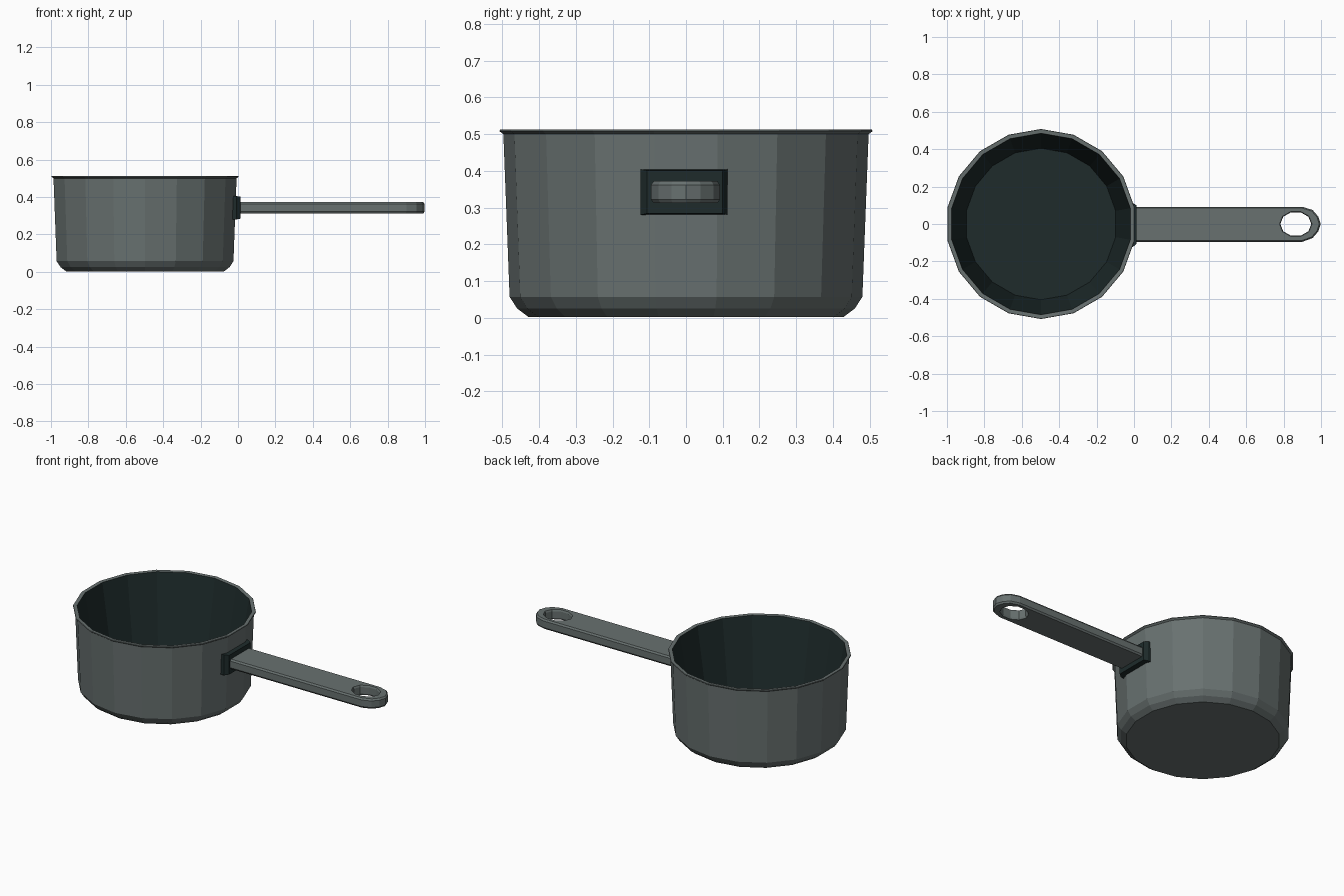
import bpy, bmesh, math

if "Cube" in bpy.data.objects:
    bpy.data.objects.remove(bpy.data.objects["Cube"])


def material(name, rgb):
    m = bpy.data.materials.new(name)
    m.diffuse_color = (*rgb, 1)
    m.use_nodes = True
    m.node_tree.nodes["Principled BSDF"].inputs["Base Color"].default_value = m.diffuse_color
    return m


steel = material("grey_steel", (0.138, 0.165, 0.162))
dark = material("dark_coating", (0.013, 0.024, 0.024))


def finish(name, bm, mats):
    bmesh.ops.recalc_face_normals(bm, faces=bm.faces)
    me = bpy.data.meshes.new(name)
    bm.to_mesh(me)
    bm.free()
    ob = bpy.data.objects.new(name, me)
    bpy.context.collection.objects.link(ob)
    for m in mats:
        me.materials.append(m)
    return ob


# Pot: one faceted shell, outside up to the lip, then down the inside
SIDES = 18
profile = [(0.428, 0.002), (0.459, 0.025), (0.48, 0.057), (0.497, 0.5), (0.508, 0.508),
           (0.506, 0.512), (0.485, 0.51), (0.405, 0.03)]
INSIDE_FROM = 6
bm = bmesh.new()
rings = []
for r, z in profile:
    angles = [math.radians(10) + math.tau * i / SIDES for i in range(SIDES)]
    rings.append([bm.verts.new((-0.497 + r * math.cos(a), r * math.sin(a), z)) for a in angles])
for k in range(len(rings) - 1):
    for i in range(SIDES):
        j = (i + 1) % SIDES
        f = bm.faces.new((rings[k][i], rings[k][j], rings[k + 1][j], rings[k + 1][i]))
        f.material_index = 1 if k >= INSIDE_FROM else 0
bm.faces.new(rings[0])
bm.faces.new(rings[-1]).material_index = 1
finish("pot", bm, [steel, dark])

# Bracket: plate curved to the pot wall, with a bevelled front edge
outline = [(-0.034, -0.124), (-0.008, -0.124), (0.014, -0.106), (0.014, 0.1),
           (-0.008, 0.113), (-0.034, 0.113), (-0.022, 0.0)]
bm = bmesh.new()
low = [bm.verts.new((x, y, 0.28 + (0.004 if x > 0 else 0))) for x, y in outline]
high = [bm.verts.new((x, y, 0.405 - (0.004 if x > 0 else 0))) for x, y in outline]
bm.faces.new(low)
bm.faces.new(high)
for i in range(len(low)):
    j = (i + 1) % len(low)
    bm.faces.new((low[i], low[j], high[j], high[i]))
bmesh.ops.triangulate(bm, faces=[f for f in bm.faces if len(f.verts) > 4])
finish("handle_bracket", bm, [dark])

# Handle: flat bar with a rounded end and a hanging hole, edges chamfered
bar = [(0.0, -0.095), (0.9, -0.095), (0.955, -0.075), (0.985, -0.04), (0.998, 0.0),
       (0.985, 0.04), (0.955, 0.075), (0.9, 0.092), (0.0, 0.092)]
hole = [(0.865 + 0.083 * math.cos(math.tau * i / 10), 0.066 * math.sin(math.tau * i / 10))
        for i in range(10)]


def ring_offset(pts, d):
    """Shift a closed outline sideways by d (positive is inward when counter-clockwise)."""
    out = []
    n = len(pts)
    for i, (x, y) in enumerate(pts):
        (ax, ay), (bx, by) = pts[i - 1], pts[(i + 1) % n]
        l1, l2 = math.hypot(x - ax, y - ay), math.hypot(bx - x, by - y)
        n1 = (-(y - ay) / l1, (x - ax) / l1)
        n2 = (-(by - y) / l2, (bx - x) / l2)
        s = 1 + n1[0] * n2[0] + n1[1] * n2[1]
        out.append((x + d * (n1[0] + n2[0]) / s, y + d * (n1[1] + n2[1]) / s))
    return out


bm = bmesh.new()
caps = {0.312: [], 0.372: []}
for pts, inset in ((bar, 0.007), (hole, -0.004)):
    levels = [(0.312, inset), (0.322, 0), (0.362, 0), (0.372, inset)]
    loops = [[bm.verts.new((x, y, z)) for x, y in ring_offset(pts, d)] for z, d in levels]
    for a, b in zip(loops, loops[1:]):
        for i in range(len(a)):
            j = (i + 1) % len(a)
            bm.faces.new((a[i], a[j], b[j], b[i]))
    for z, loop in ((0.312, loops[0]), (0.372, loops[-1])):
        caps[z] += [bm.edges.get((loop[i - 1], loop[i])) for i in range(len(loop))]
for z, edges in caps.items():
    bmesh.ops.triangle_fill(bm, edges=edges, use_beauty=True, normal=(0, 0, 1))
# Close the root of the handle
bm.verts.ensure_lookup_table()
finish("handle", bm, [steel])
